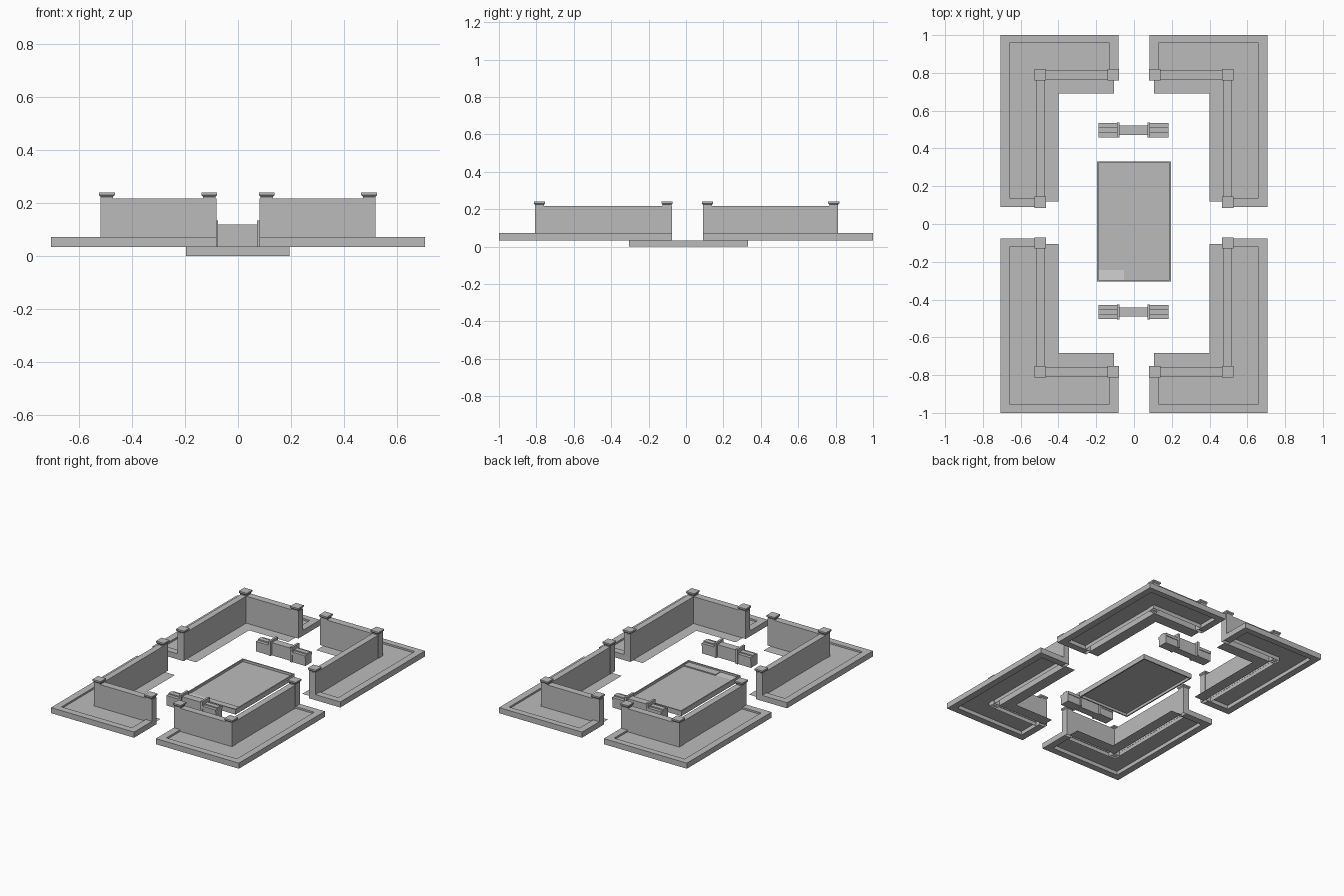
import bpy, bmesh

if "Cube" in bpy.data.objects:
    bpy.data.objects.remove(bpy.data.objects["Cube"])

def mat(name, v):
    m = bpy.data.materials.new(name)
    m.diffuse_color = (v, v, v, 1)
    m.use_nodes = True
    m.node_tree.nodes["Principled BSDF"].inputs["Base Color"].default_value = m.diffuse_color
    return m

grey = mat("stone_grey", 0.5)
pale = mat("pale_grey", 0.64)

def block(bm, x0, x1, y0, y1, z0, z1, grow=0.0, bottom=True):
    """Box, optionally flaring outward at the top by grow."""
    x0, x1 = sorted((x0, x1))
    y0, y1 = sorted((y0, y1))
    rings = []
    for z, g in ((z0, 0), (z1, grow)):
        rings.append([bm.verts.new(p) for p in (
            (x0 - g, y0 - g, z), (x1 + g, y0 - g, z),
            (x1 + g, y1 + g, z), (x0 - g, y1 + g, z))])
    a, b = rings
    for i in range(4):
        j = (i + 1) % 4
        bm.faces.new((a[i], a[j], b[j], b[i]))
    bm.faces.new(b)
    if bottom:
        bm.faces.new(a[::-1])

def plate(bm, x0, x1, y0, y1, z):
    x0, x1 = sorted((x0, x1))
    y0, y1 = sorted((y0, y1))
    bm.faces.new([bm.verts.new(p) for p in (
        (x0, y0, z), (x1, y0, z), (x1, y1, z), (x0, y1, z))])

def finish(bm, name, m=grey):
    me = bpy.data.meshes.new(name)
    bm.to_mesh(me)
    bm.free()
    me.materials.append(m)
    ob = bpy.data.objects.new(name, me)
    bpy.context.collection.objects.link(ob)

Z0, ZC, ZS, ZW = 0.034, 0.072, 0.06, 0.217

# Four corner planters, each an L
for sx in (-1, 1):
    for sy in (-1, 1):
        d = 0.007 if sy < 0 else 0.0
        tag = ("left" if sx < 0 else "right") + ("_front" if sy < 0 else "_back")
        gx, gy = 0.082, 0.09 - 2 * d
        wx, wy = 0.496, 0.79 - d
        X, yi = 0.707, 0.957 - d / 2

        def B(bm, x0, x1, y0, y1, z0, z1, **k):
            block(bm, sx * x0, sx * x1, sy * y0, sy * y1, z0, z1, **k)

        # curb round the outside
        bm = bmesh.new()
        B(bm, 0.66, X, gy, 1, Z0, ZC)
        B(bm, gx, 0.66, yi, 1, Z0, ZC)
        B(bm, gx, 0.13, wy, yi, Z0, ZC)
        B(bm, wx, 0.66, gy, gy + 0.047, Z0, ZC)
        finish(bm, "curb_" + tag)

        # planting bed and inner ground strip
        bm = bmesh.new()
        for x0, x1, y0, y1, z in (
                (0.13, 0.66, wy + 0.02, yi, ZS),
                (wx + 0.02, 0.66, gy + 0.047, wy + 0.02, ZS),
                (0.105, wx - 0.02, 0.69 - d, wy - 0.023, Z0),
                (0.4, wx - 0.02, gy + 0.03, 0.69 - d, Z0)):
            plate(bm, sx * x0, sx * x1, sy * y0, sy * y1, z)
        finish(bm, "bed_" + tag)

        # hollow walls
        bm = bmesh.new()
        B(bm, wx - 0.021, wx + 0.021, gy, wy, Z0, ZW, bottom=False)
        B(bm, gx, wx, wy - 0.024, wy + 0.024, Z0, ZW, bottom=False)
        finish(bm, "wall_" + tag)

        # posts with flared caps
        bm = bmesh.new()
        h = 0.024
        for px, py in ((wx, wy), (wx, gy + 0.025), (gx + 0.027, wy)):
            B(bm, px - h, px + h, py - h, py + h, Z0, 0.224, bottom=False)
            B(bm, px - h, px + h, py - h, py + h, 0.224, 0.231, grow=0.006)
            g = h + 0.006
            B(bm, px - g, px + g, py - g, py + g, 0.231, 0.241)
        finish(bm, "posts_" + tag)

# Two benches
for name, cy in (("back", 0.497), ("front", -0.466)):
    bm = bmesh.new()
    block(bm, -0.077, 0.071, cy - 0.025, cy + 0.025, Z0, 0.12)
    for s in (-1, 1):
        c = -0.002
        block(bm, c + s * 0.074, c + s * 0.088, cy - 0.04, cy + 0.04, Z0, 0.135)
        block(bm, c + s * 0.088, c + s * 0.185, cy - 0.034, cy + 0.034, Z0, 0.085)
        block(bm, c + s * 0.088, c + s * 0.185, cy - 0.038, cy + 0.038, 0.085, 0.104)
        block(bm, c + s * 0.088, c + s * 0.185, cy - 0.016, cy + 0.016, 0.104, 0.112)
    finish(bm, "bench_" + name)

# Central basin: rim and floor
bm = bmesh.new()
x0, x1, y0, y1, t = -0.197, 0.195, -0.305, 0.331, 0.008
block(bm, x0, x0 + t, y0, y1, 0, Z0)
block(bm, x1 - t, x1, y0, y1, 0, Z0)
block(bm, x0 + t, x1 - t, y0, y0 + t, 0, Z0)
block(bm, x0 + t, x1 - t, y1 - t, y1, 0, Z0)
finish(bm, "basin_rim")
bm = bmesh.new()
plate(bm, x0 + t, x1 - t, y0 + t, y1 - t, 0.018)
finish(bm, "basin_floor")

# Step and pale panel at the front of the basin
bm = bmesh.new()
block(bm, -0.053, x1 - t, y0 + t, -0.243, 0.018, 0.025)
finish(bm, "basin_step")
bm = bmesh.new()
plate(bm, x0 + t, -0.053, y0 + t, -0.243, 0.021)
finish(bm, "basin_panel", pale)
